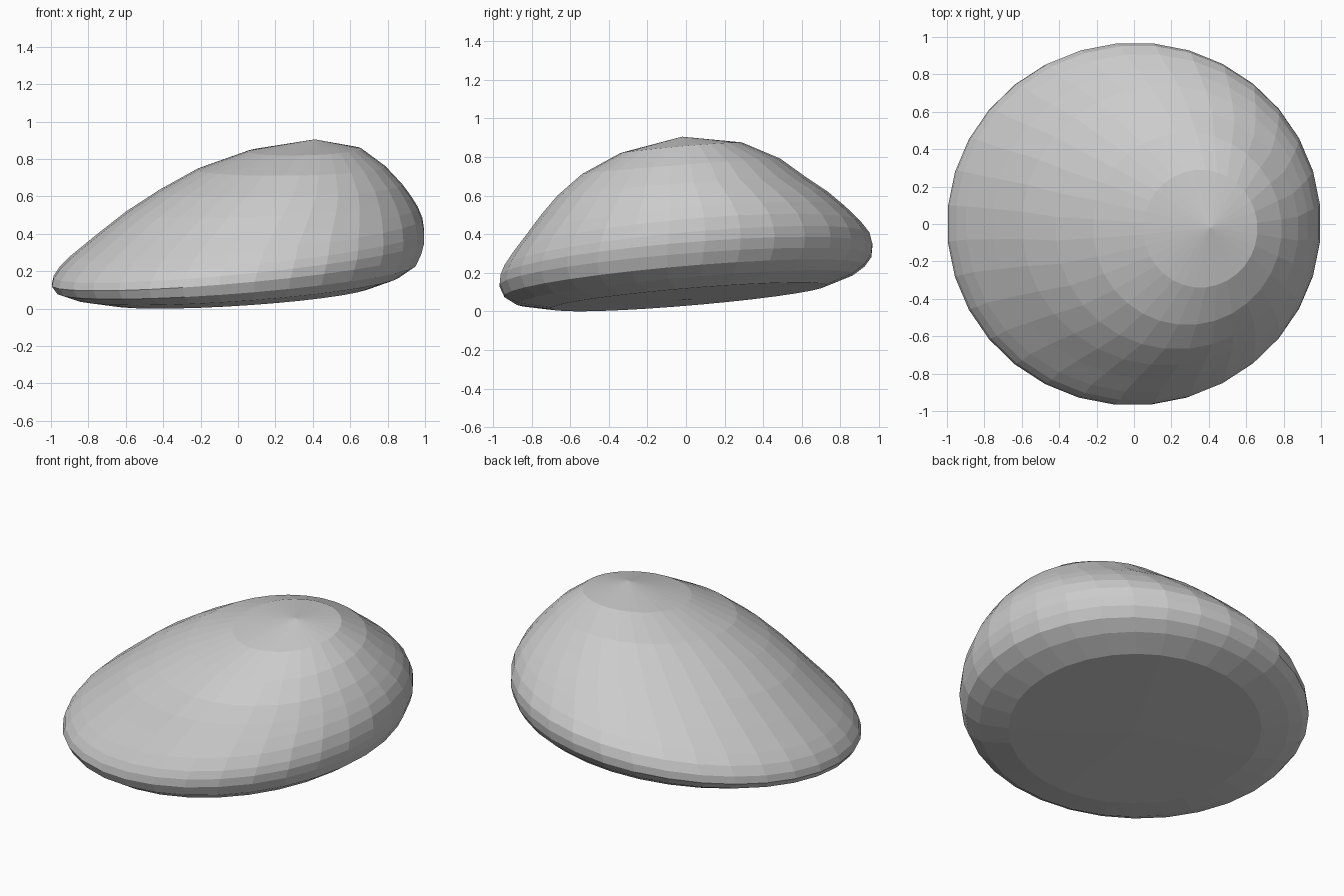
import bpy, bmesh
from math import cos, sin, pi

SEGMENTS = 32

# Tilted ring sections, top to bottom:
# left x,z   right x,z   front y,z   back y,z
RINGS = [
    (0.05, 0.85, 0.66, 0.865, -0.34, 0.82, 0.29, 0.875),
    (-0.22, 0.755, 0.79, 0.77, -0.54, 0.71, 0.49, 0.79),
    (-0.42, 0.64, 0.88, 0.67, -0.67, 0.60, 0.62, 0.70),
    (-0.60, 0.52, 0.93, 0.60, -0.755, 0.50, 0.74, 0.62),
    (-0.76, 0.39, 0.965, 0.54, -0.83, 0.40, 0.83, 0.545),
    (-0.90, 0.29, 0.99, 0.495, -0.90, 0.29, 0.91, 0.45),
    (-0.955, 0.25, 1.00, 0.44, -0.945, 0.21, 0.955, 0.38),
    (-0.99, 0.19, 1.00, 0.38, -0.965, 0.17, 0.97, 0.33),
    (-1.00, 0.135, 0.985, 0.31, -0.97, 0.135, 0.965, 0.29),
    (-0.97, 0.09, 0.955, 0.24, -0.945, 0.085, 0.93, 0.245),
    (-0.88, 0.06, 0.87, 0.18, -0.88, 0.045, 0.87, 0.20),
    (-0.71, 0.035, 0.72, 0.125, -0.70, 0.02, 0.73, 0.14),
]

bm = bmesh.new()

# Ring vertices
loops = []
for xl, zl, xr, zr, yf, zf, yb, zb in RINGS:
    cx, cy, cz = (xl + xr) / 2, (yf + yb) / 2, (zl + zr + zf + zb) / 4
    loop = []
    for i in range(SEGMENTS):
        a = 2 * pi * (i + 0.5) / SEGMENTS
        c, s = cos(a), sin(a)
        loop.append(bm.verts.new((cx + c * (xr - xl) / 2,
                                  cy + s * (yb - yf) / 2,
                                  cz + c * (zr - zl) / 2 + s * (zb - zf) / 2)))
    loops.append(loop)

# Skin between rings, with fans to the top and bottom poles
top = bm.verts.new((0.41, -0.02, 0.91))
bottom = bm.verts.new((0.0, 0.0, 0.065))
for i in range(SEGMENTS):
    j = (i + 1) % SEGMENTS
    bm.faces.new((top, loops[0][i], loops[0][j]))
    for upper, lower in zip(loops, loops[1:]):
        bm.faces.new((upper[i], lower[i], lower[j], upper[j]))
    bm.faces.new((bottom, loops[-1][j], loops[-1][i]))

# Rest the lowest point on the ground
low = min(v.co.z for v in bm.verts)
bmesh.ops.translate(bm, verts=bm.verts, vec=(0, 0, -low))
bmesh.ops.recalc_face_normals(bm, faces=bm.faces)

mesh = bpy.data.meshes.new("pebble")
bm.to_mesh(mesh)
bm.free()
bpy.context.collection.objects.link(bpy.data.objects.new("pebble", mesh))
